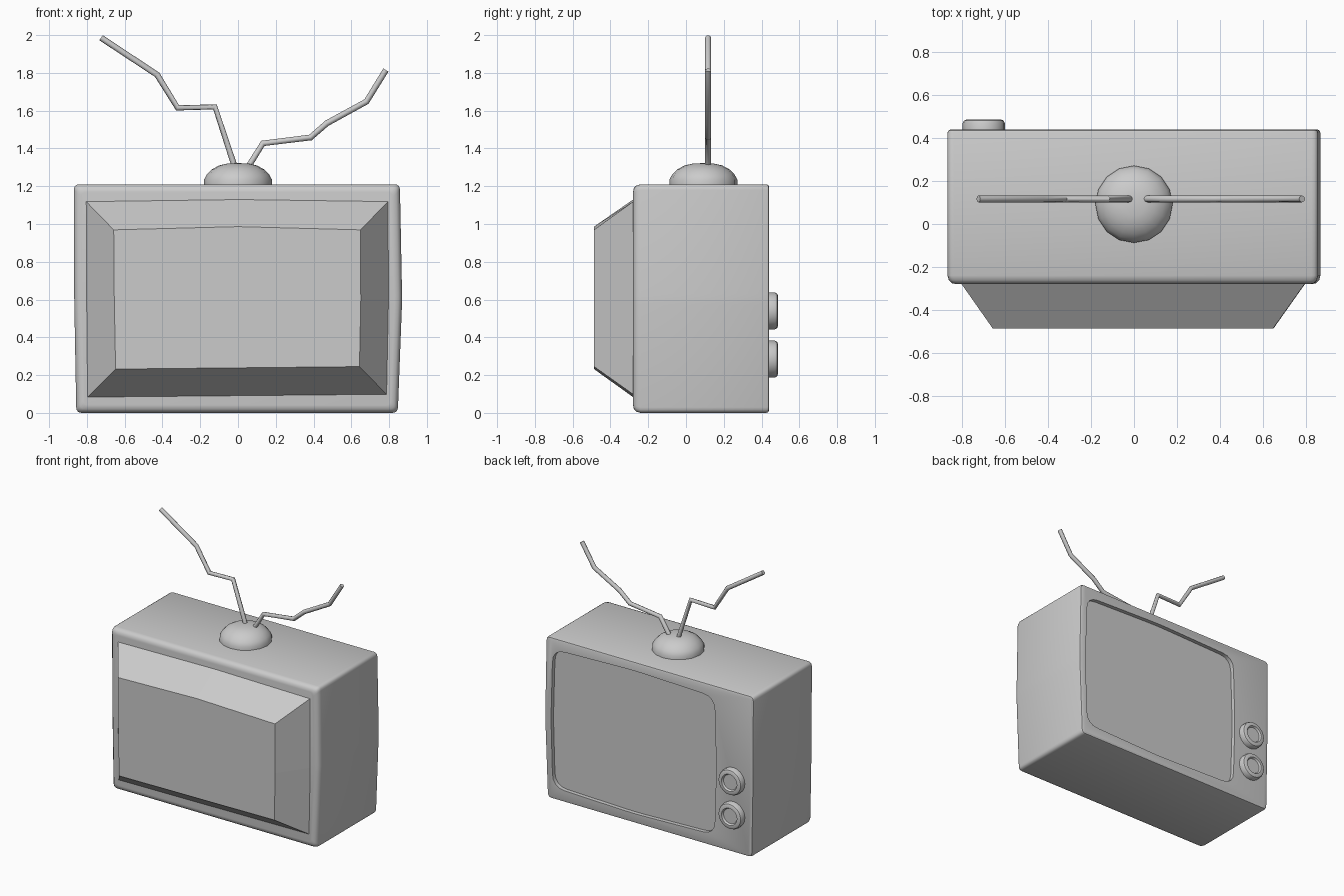
import bpy, bmesh, math
from mathutils import Vector

if "Cube" in bpy.data.objects:
    bpy.data.objects.remove(bpy.data.objects["Cube"])


def rounded(pts, r, n=4):
    """Round every corner of a closed 2D outline."""
    out = []
    for i, p in enumerate(pts):
        p = Vector(p)
        a = p + (Vector(pts[i - 1]) - p).normalized() * r
        b = p + (Vector(pts[(i + 1) % len(pts)]) - p).normalized() * r
        for k in range(n + 1):
            t = k / n
            out.append((1 - t) ** 2 * a + 2 * t * (1 - t) * p + t * t * b)
    return out


def loft(name, rings, smooth=None):
    """Skin equal-length rings of 3D points and cap both ends."""
    bm = bmesh.new()
    vs = [[bm.verts.new(p) for p in ring] for ring in rings]
    n = len(vs[0])
    for a, b in zip(vs, vs[1:]):
        for i in range(n):
            j = (i + 1) % n
            bm.faces.new((a[i], a[j], b[j], b[i]))
    bm.faces.new(vs[0])
    bm.faces.new(vs[-1])
    bmesh.ops.recalc_face_normals(bm, faces=bm.faces)
    me = bpy.data.meshes.new(name)
    bm.to_mesh(me)
    bm.free()
    ob = bpy.data.objects.new(name, me)
    bpy.context.collection.objects.link(ob)
    if smooth:
        shade(ob, smooth)
    return ob


def activate(ob):
    bpy.ops.object.select_all(action='DESELECT')
    ob.select_set(True)
    bpy.context.view_layer.objects.active = ob


def shade(ob, deg):
    activate(ob)
    bpy.ops.object.shade_smooth_by_angle(angle=math.radians(deg))


def lathe(name, profile, place, sides):
    """Revolve (radius, height) points; place maps local xyz to world."""
    ang = [2 * math.pi * i / sides for i in range(sides)]
    return loft(name, [[place(r * math.cos(a), r * math.sin(a), h) for a in ang]
                       for r, h in profile], 40)


# Cabinet: slightly bulging outline, softened front and back rims
outline = rounded([(-.856, 0), (.846, 0), (.869, .6), (.857, 1.21),
                   (-.869, 1.21), (-.867, .6)], .03)


def section(y, d):
    return [(p.x * (1 - d / .868), y, .605 + (p.y - .605) * (1 - d / .605))
            for p in outline]


body = loft("cabinet", [section(y, d) for y, d in (
    (-.28, .04), (-.276, .02), (-.262, .006), (-.24, 0),
    (.425, 0), (.436, .004), (.44, .014))])

# Recessed screen cut into the knob side
screen = rounded([(-.545, .09), (.13, .07), (.80, .09), (.815, .6),
                  (.80, 1.125), (.13, 1.145), (-.545, 1.125), (-.56, .6)], .1)
cutter = loft("screen_cutter", [[(p.x, y, p.y) for p in screen] for y in (.41, .5)])
cutter.hide_render = True
mod = body.modifiers.new("screen_recess", 'BOOLEAN')
mod.object = cutter
mod.operation = 'DIFFERENCE'
mod.solver = 'EXACT'
activate(body)
bpy.ops.object.modifier_apply(modifier=mod.name)
bpy.data.objects.remove(cutter)
shade(body, 35)

# Tapered rear housing
wide = [(-.80, .08), (.79, .095), (.80, .6), (.798, 1.122), (0, 1.133),
        (-.807, 1.122), (-.805, .6)]
narrow = [(-.648, .232), (.643, .245), (.65, .6), (.648, .969), (0, .986),
          (-.658, .969), (-.655, .6)]
loft("tapered_housing", [[(x, -.275, z) for x, z in wide],
                         [(x, -.487, z) for x, z in narrow]])

# Two control knobs with dished faces
for i, z in enumerate((.285, .54)):
    lathe(f"knob_{i + 1}", [(.098, -.01), (.098, .03), (.092, .042), (.08, .047),
                            (.064, .047), (.056, .034), (.01, .034)],
          lambda u, v, h, z=z: (-.70 + u, .44 + h, z + v), 20)

# Domed aerial base
lathe("aerial_base", [(.18, 1.2), (.18, 1.235), (.165, 1.262), (.14, 1.288),
                      (.10, 1.31), (.055, 1.32), (.01, 1.322)],
      lambda u, v, h: (u, .092 + v, h), 16)

# Bent aerial rods
paths = {
    "aerial_left": [(-.01, 1.28), (-.122, 1.62), (-.32, 1.615), (-.428, 1.79),
                    (-.725, 1.986)],
    "aerial_right": [(.04, 1.28), (.132, 1.427), (.384, 1.458), (.47, 1.533),
                     (.68, 1.648), (.783, 1.815)],
}
for name, pts in paths.items():
    cu = bpy.data.curves.new(name, 'CURVE')
    cu.dimensions = '3D'
    cu.bevel_depth = .016
    cu.bevel_resolution = 2
    cu.use_fill_caps = True
    sp = cu.splines.new('POLY')
    sp.points.add(len(pts) - 1)
    for p, (x, z) in zip(sp.points, pts):
        p.co = (x, .117, z, 1)
    ob = bpy.data.objects.new(name, cu)
    bpy.context.collection.objects.link(ob)
    activate(ob)
    bpy.ops.object.convert(target='MESH')
    shade(bpy.context.object, 50)
